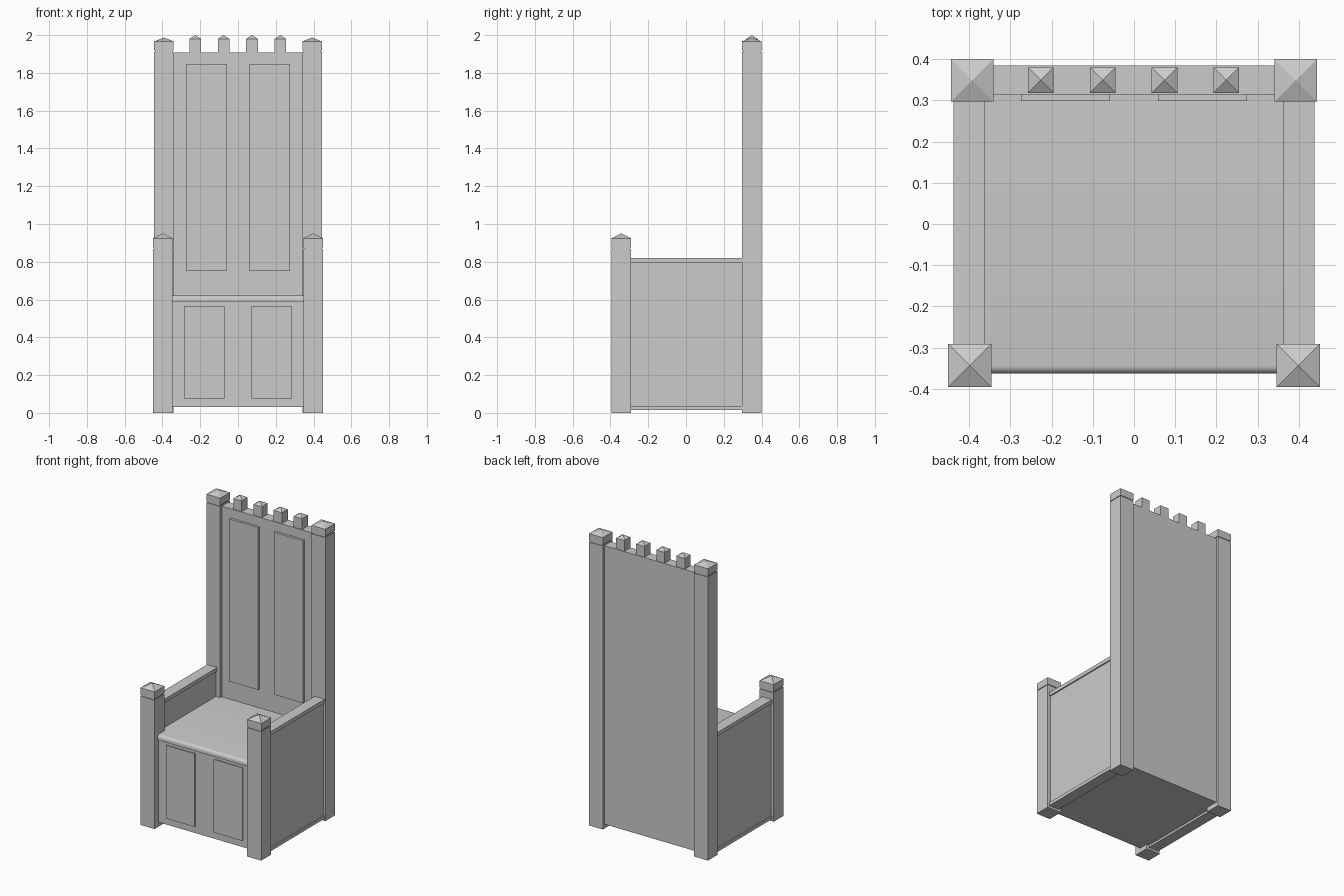
import bpy, bmesh

if "Cube" in bpy.data.objects:
    bpy.data.objects.remove(bpy.data.objects["Cube"])


def new_object(name, bm):
    bmesh.ops.recalc_face_normals(bm, faces=bm.faces)
    mesh = bpy.data.meshes.new(name)
    bm.to_mesh(mesh)
    bm.free()
    ob = bpy.data.objects.new(name, mesh)
    bpy.context.collection.objects.link(ob)
    return ob


def box(name, x0, x1, y0, y1, z0, z1):
    bm = bmesh.new()
    bmesh.ops.create_cube(bm, size=1)
    for v in bm.verts:
        v.co = ((x0 + x1) / 2 + v.co.x * (x1 - x0),
                (y0 + y1) / 2 + v.co.y * (y1 - y0),
                (z0 + z1) / 2 + v.co.z * (z1 - z0))
    return new_object(name, bm)


def post(name, cx, cy, profile, apex):
    """Square post built from (half width, z) rings with a pyramid tip."""
    bm = bmesh.new()
    rings = [[bm.verts.new((cx + sx * h, cy + sy * h, z))
              for sx, sy in ((-1, -1), (1, -1), (1, 1), (-1, 1))]
             for h, z in profile]
    tip = bm.verts.new((cx, cy, apex))
    bm.faces.new(rings[0])
    for a, b in zip(rings, rings[1:]):
        for i in range(4):
            j = (i + 1) % 4
            bm.faces.new((a[i], a[j], b[j], b[i]))
    for i in range(4):
        bm.faces.new((rings[-1][i], rings[-1][(i + 1) % 4], tip))
    return new_object(name, bm)


def capped(h, neck, top):
    """Post profile with a thin groove below its cap."""
    g = h - 0.005
    return [(h, 0), (h, neck), (g, neck), (g, neck + 0.008),
            (h, neck + 0.008), (h, top)]


for side, s in (("left", -1), ("right", 1)):
    # Corner posts
    post(f"front_post_{side}", s * 0.398, -0.343, capped(0.0525, 0.868, 0.924), 0.951)
    post(f"back_post_{side}", s * 0.392, 0.348, capped(0.0515, 1.91, 1.967), 1.987)

    # Side panel with arm rest and bottom rail
    def side_box(name, a, b, z0, z1):
        x0, x1 = sorted((s * a, s * b))
        box(f"{name}_{side}", x0, x1, -0.32, 0.33, z0, z1)
    side_box("side_panel", 0.372, 0.43, 0.03, 0.80)
    side_box("arm_rest", 0.363, 0.438, 0.795, 0.82)
    side_box("bottom_rail", 0.363, 0.438, 0.015, 0.037)

    # Raised panels on backrest and seat front
    c = s * 0.1665
    box(f"back_raised_panel_{side}", c - 0.108, c + 0.108, 0.298, 0.32, 0.75, 1.845)
    c = s * 0.178
    box(f"front_raised_panel_{side}", c - 0.107, c + 0.107, -0.361, -0.34, 0.075, 0.567)

# Backrest
box("backrest", -0.36, 0.36, 0.314, 0.384, 0.03, 1.907)

# Seat base, with rounded front seat edge
seat = box("seat_base", -0.372, 0.372, -0.353, 0.32, 0.03, 0.61)
cushion = box("seat_top", -0.372, 0.372, -0.363, 0.32, 0.588, 0.622)
bm = bmesh.new()
bm.from_mesh(cushion.data)
edges = [e for e in bm.edges if all(v.co.y < -0.3 and v.co.z > 0.61 for v in e.verts)]
bmesh.ops.bevel(bm, geom=edges, offset=0.02, segments=5, profile=0.5, affect='EDGES')
bm.to_mesh(cushion.data)
bm.free()
bpy.context.view_layer.objects.active = cushion
cushion.select_set(True)
bpy.ops.object.shade_smooth_by_angle()

# Small finials along the backrest top
for i in range(4):
    post(f"finial_{i + 1}", -0.226 + i * 0.15, 0.349, [(0.031, 1.90), (0.031, 1.98)], 2.0)
